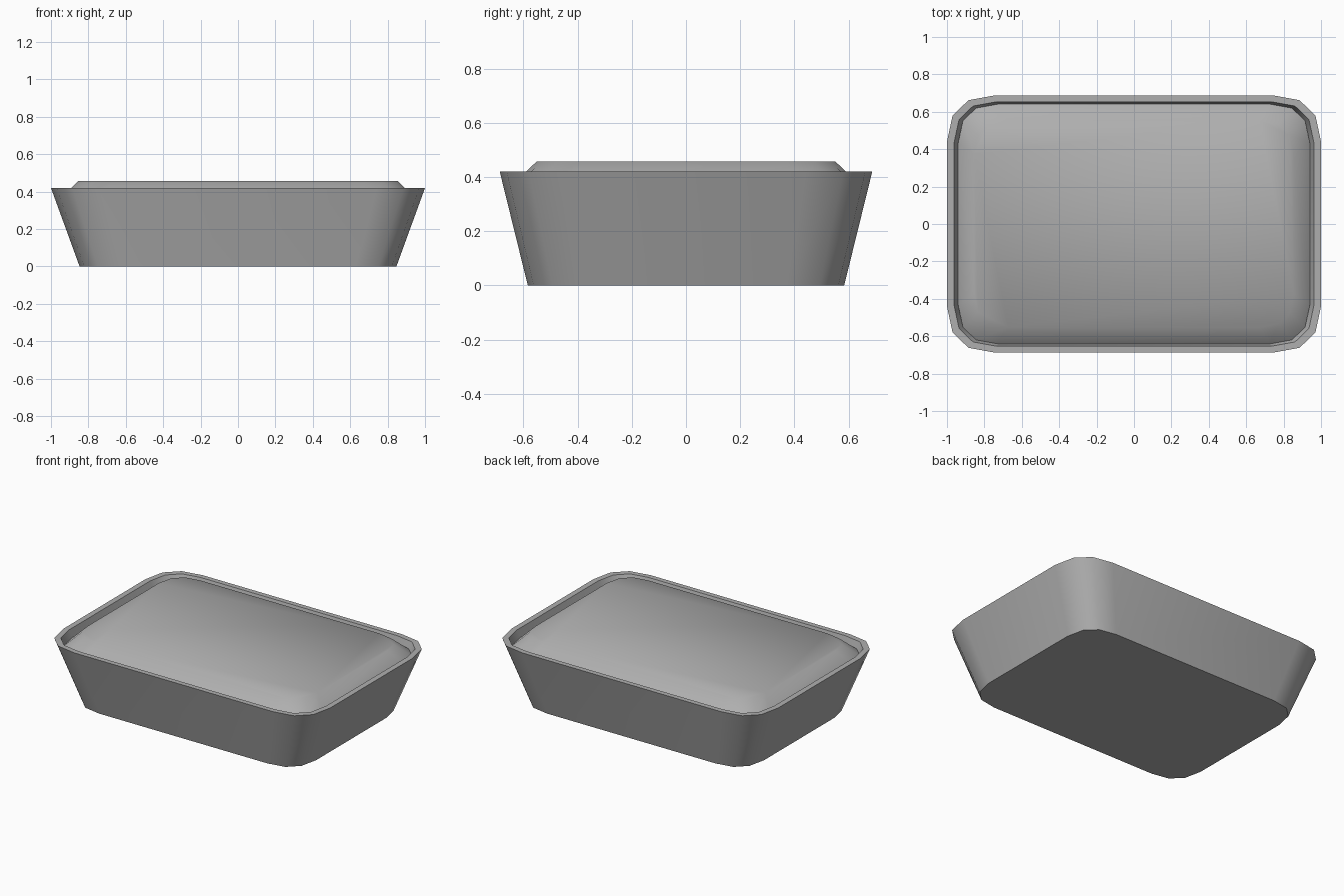
import bpy
import math

if "Cube" in bpy.data.objects:
    bpy.data.objects.remove(bpy.data.objects["Cube"])

# Corner of the rim as insets from the half width and half depth
CORNER = [(0.0, 0.2475), (0.03, 0.1075), (0.115, 0.0255), (0.255, 0.0)]

# Dark grey finish shared by both parts
grey = bpy.data.materials.new("dark_grey")
grey.diffuse_color = (0.43, 0.43, 0.43, 1.0)
grey.use_nodes = True
grey.node_tree.nodes["Principled BSDF"].inputs["Base Color"].default_value = grey.diffuse_color


def outline(hx, hy, k):
    """Rounded rectangle; k scales the corner insets."""
    q = [(hx - k * dx, hy - k * dy) for dx, dy in CORNER]
    half = q + [(-x, y) for x, y in reversed(q)]
    return half + [(-x, -y) for x, y in half]


def loft(name, sections, cap_start, angle):
    """Stack outlines; each section is (half width, half depth, z, corner scale)."""
    n = 4 * len(CORNER)
    verts = [(x, y, z) for a, b, z, k in sections for x, y in outline(a, b, k)]
    faces = []
    for s in range(len(sections) - 1):
        for i in range(n):
            j = (i + 1) % n
            faces.append((s * n + i, s * n + j, (s + 1) * n + j, (s + 1) * n + i))
    if cap_start:
        faces.append(tuple(reversed(range(n))))
    last = (len(sections) - 1) * n
    faces.append(tuple(range(last, last + n)))
    mesh = bpy.data.meshes.new(name)
    mesh.from_pydata(verts, [], faces)
    mesh.materials.append(grey)
    mesh.update()
    obj = bpy.data.objects.new(name, mesh)
    bpy.context.collection.objects.link(obj)
    bpy.ops.object.select_all(action='DESELECT')
    obj.select_set(True)
    bpy.context.view_layer.objects.active = obj
    bpy.ops.object.shade_smooth_by_angle(angle=math.radians(angle))
    return obj


# Flared dish: outer wall, flat rim, inner wall and floor
loft("dish", [
    (0.847, 0.584, 0.0, 0.85),
    (1.0, 0.6875, 0.42, 1.0),
    (0.962, 0.653, 0.42, 0.88),
    (0.83, 0.56, 0.04, 0.8),
], True, 40)

# Raised filling with softly shaded shoulders
loft("filling", [
    (0.940, 0.642, 0.372, 0.84),
    (0.855, 0.552, 0.457, 0.72),
], False, 80)
